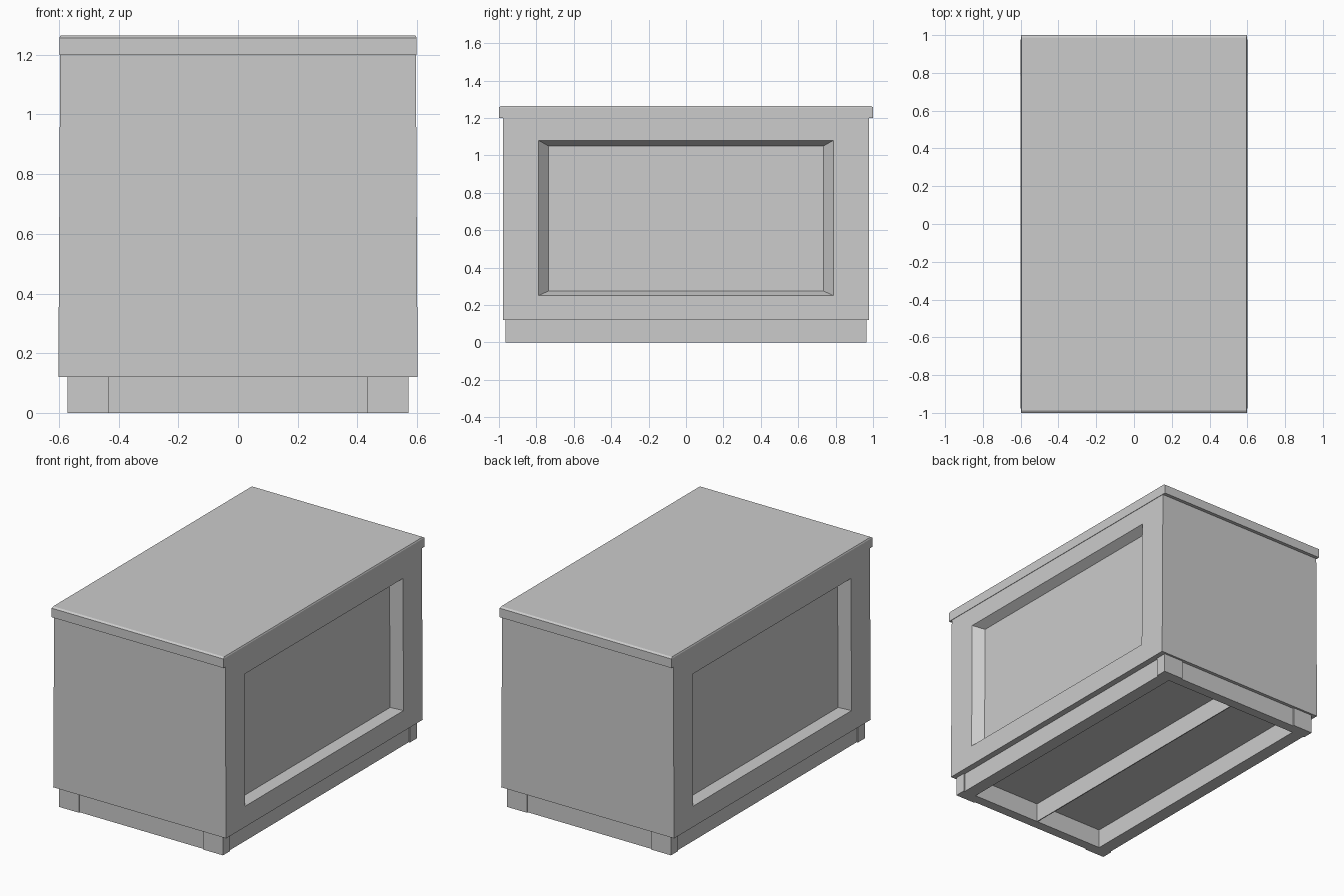
import bpy, bmesh

if "Cube" in bpy.data.objects:
    bpy.data.objects.remove(bpy.data.objects["Cube"])


def make_object(name, bm):
    bmesh.ops.remove_doubles(bm, verts=bm.verts, dist=0.0001)
    bmesh.ops.recalc_face_normals(bm, faces=bm.faces)
    mesh = bpy.data.meshes.new(name)
    bm.to_mesh(mesh)
    bm.free()
    obj = bpy.data.objects.new(name, mesh)
    bpy.context.collection.objects.link(obj)
    return obj


def bridge(bm, a, b):
    n = len(a)
    for i in range(n):
        j = (i + 1) % n
        bm.faces.new((a[i], a[j], b[j], b[i]))


def loft(name, rings):
    """Closed stack of rectangles given as (half x, half y, z)."""
    bm = bmesh.new()
    loops = [[bm.verts.new((sx * x, sy * y, z))
              for sx, sy in ((-1, -1), (1, -1), (1, 1), (-1, 1))]
             for x, y, z in rings]
    for a, b in zip(loops, loops[1:]):
        bridge(bm, a, b)
    bm.faces.new(loops[0])
    bm.faces.new(loops[-1])
    return make_object(name, bm)


def box(name, x0, x1, y0, y1, z0, z1):
    bm = bmesh.new()
    bmesh.ops.create_cube(bm, size=1)
    for v in bm.verts:
        v.co = (x1 if v.co.x > 0 else x0,
                y1 if v.co.y > 0 else y0,
                z1 if v.co.z > 0 else z0)
    return make_object(name, bm)


# Slightly tapered cabinet body with a sloped recessed panel on each long side
Z0, Z1, BODY_Y = 0.12, 1.2, 0.978


def side_x(z):
    return 0.602 - 0.006 * (z - Z0) / (Z1 - Z0)


bm = bmesh.new()
outer = {}
panel = ((BODY_Y, Z0, Z1, 0), (0.788, 0.25, 1.08, 0), (0.735, 0.275, 1.05, 0.056))
for s in (-1, 1):
    loops = [[bm.verts.new((s * (side_x(z) - depth), y, z))
              for y, z in ((-hy, lo), (hy, lo), (hy, hi), (-hy, hi))]
             for hy, lo, hi, depth in panel]
    bridge(bm, loops[0], loops[1])
    bridge(bm, loops[1], loops[2])
    bm.faces.new(loops[2])
    outer[s] = loops[0]
bridge(bm, outer[-1], outer[1])
make_object("cabinet_body", bm)

# Overhanging top with a small chamfer
loft("top_slab", ((0.599, 1.0, Z1), (0.599, 1.0, 1.257), (0.595, 0.988, 1.265)))

# Plinth: corner blocks, slightly recessed rails and a thin centre divider
BX, BY, STEP = 0.571, 0.965, 0.008
for sx, side in ((-1, "left"), (1, "right")):
    for sy, end in ((-1, "front"), (1, "back")):
        bx = sorted((sx * 0.433, sx * BX))
        by = sorted((sy * 0.895, sy * BY))
        box(f"plinth_corner_{end}_{side}", *bx, *by, 0, Z0)
    rx = sorted((sx * 0.48, sx * (BX - STEP)))
    box(f"plinth_rail_{side}", *rx, -0.895, 0.895, 0, Z0)
for sy, end in ((-1, "front"), (1, "back")):
    ry = sorted((sy * 0.895, sy * (BY - STEP)))
    box(f"plinth_rail_{end}", -0.433, 0.433, *ry, 0, Z0)
box("plinth_divider", -0.003, 0.003, -BY + 0.005, BY - 0.005, 0, Z0)
